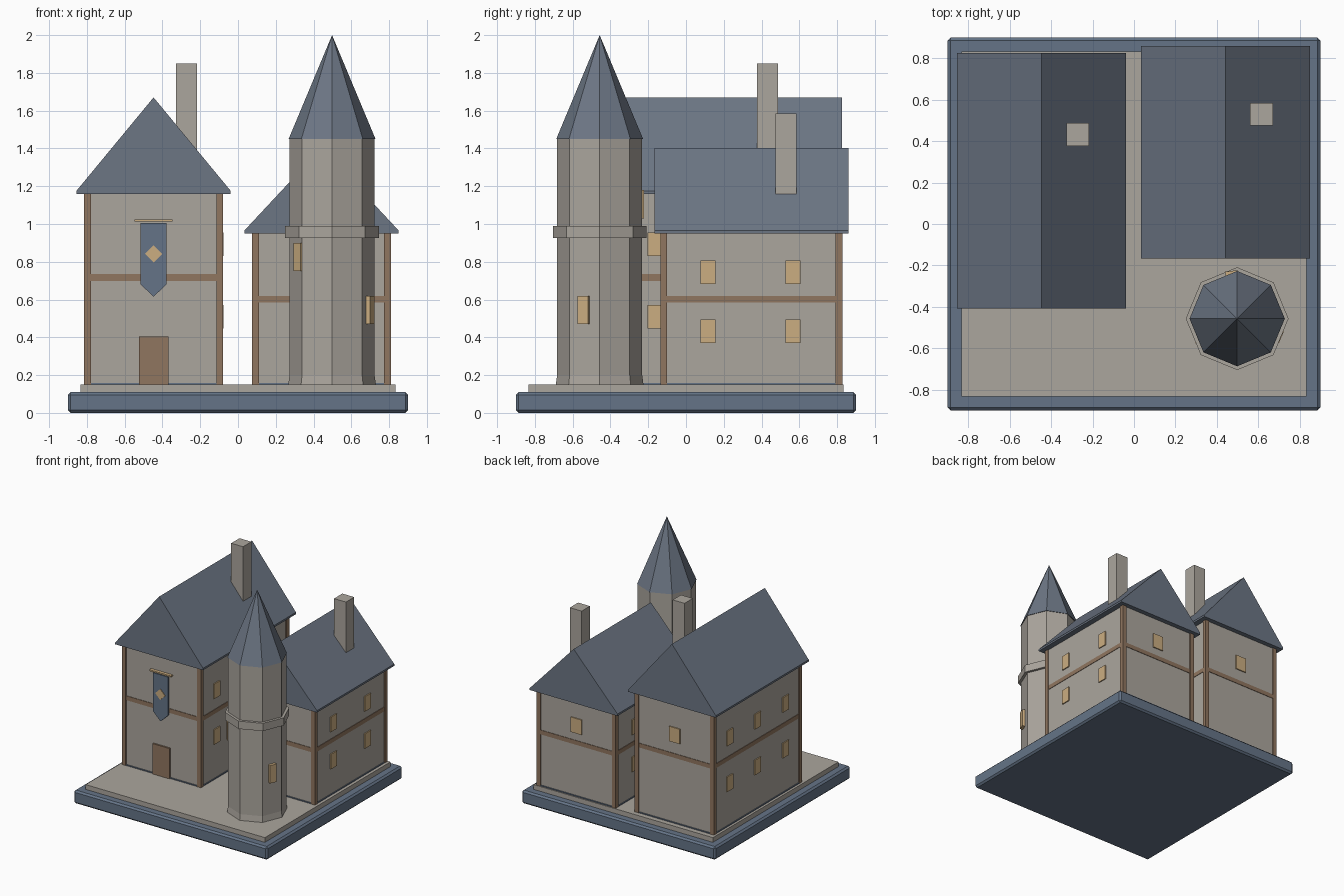
import bpy, bmesh, math
from mathutils import Matrix, Vector

if "Cube" in bpy.data.objects:
    bpy.data.objects.remove(bpy.data.objects["Cube"])


def material(name, rgb):
    m = bpy.data.materials.new(name)
    m.diffuse_color = (*rgb, 1)
    m.use_nodes = True
    m.node_tree.nodes["Principled BSDF"].inputs["Base Color"].default_value = m.diffuse_color
    return m


STONE = material("warm grey stone", (0.41, 0.38, 0.34))
SLATE = material("slate roof", (0.15, 0.18, 0.23))
BLUE = material("blue base", (0.13, 0.175, 0.245))
WOOD = material("brown timber", (0.28, 0.18, 0.115))
GOLD = material("pale gold", (0.60, 0.42, 0.22))


def finish(name, bm, mat):
    bmesh.ops.recalc_face_normals(bm, faces=bm.faces)
    me = bpy.data.meshes.new(name)
    bm.to_mesh(me)
    bm.free()
    me.materials.append(mat)
    ob = bpy.data.objects.new(name, me)
    bpy.context.collection.objects.link(ob)
    return ob


def box(name, lo, hi, mat, bevel=0):
    lo, hi = Vector(lo), Vector(hi)
    bm = bmesh.new()
    bmesh.ops.create_cube(bm, size=1, matrix=Matrix.Translation((lo + hi) / 2)
                          @ Matrix.Diagonal((*(hi - lo), 1)))
    if bevel:
        bmesh.ops.bevel(bm, geom=bm.edges[:], offset=bevel, segments=1, affect='EDGES')
    return finish(name, bm, mat)


def prism(name, profile, y0, y1, mat):
    """Extrude an x/z profile along y."""
    bm = bmesh.new()
    face = bm.faces.new([bm.verts.new((x, y0, z)) for x, z in profile])
    ext = bmesh.ops.extrude_face_region(bm, geom=[face])
    verts = [v for v in ext['geom'] if isinstance(v, bmesh.types.BMVert)]
    bmesh.ops.translate(bm, verts=verts, vec=(0, y1 - y0, 0))
    return finish(name, bm, mat)


def octagon(name, cx, cy, rings, mat):
    """Eight-sided solid through (radius, height) rings; radius 0 makes a tip."""
    bm = bmesh.new()
    loops = []
    for r, z in rings:
        if r == 0:
            loops.append([bm.verts.new((cx, cy, z))] * 8)
        else:
            loops.append([bm.verts.new((cx + r * math.cos(k * math.pi / 4),
                                        cy + r * math.sin(k * math.pi / 4), z))
                          for k in range(8)])
    for a, b in zip(loops, loops[1:]):
        for k in range(8):
            n = (k + 1) % 8
            quad = [a[k], a[n], b[n], b[k]]
            bm.faces.new(list(dict.fromkeys(quad)))
    bm.faces.new(loops[0])
    if rings[-1][0]:
        bm.faces.new(loops[-1])
    return finish(name, bm, mat)


def house(name, cx, y0, y1, eave, ridge, beam, rows, window_ys):
    half, floor, t = 0.36, 0.15, 0.008
    box(name + "_walls", (cx - half, y0, floor), (cx + half, y1, eave + 0.005), STONE)
    box(name + "_plinth", (cx - half - 0.006, y0 - 0.006, floor),
        (cx + half + 0.006, y1 + 0.006, floor + 0.008), BLUE)
    # Timber corner posts and belt beam
    for sx in (-1, 1):
        for y, s in ((y0, 1), (y1, -1)):
            px, py = cx + sx * 0.35, y + s * 0.01
            box(name + "_corner_post", (px - 0.018, py - 0.018, floor),
                (px + 0.018, py + 0.018, eave + 0.003), WOOD)
    box(name + "_belt_beam", (cx - half - t / 2, y0 - t / 2, beam - 0.018),
        (cx + half + t / 2, y1 + t / 2, beam + 0.018), WOOD)
    # Roof with a short upright eave
    w = 0.408
    prism(name + "_roof", [(cx - w, eave), (cx + w, eave), (cx + w, eave + 0.016),
                           (cx, ridge), (cx - w, eave + 0.016)],
          y0 - 0.038, y1 + 0.04, SLATE)
    # Side windows, then the single back window
    for sx in (-1, 1):
        wx = cx + sx * half
        for y in window_ys:
            for z in rows:
                box(name + "_side_window", (wx - 0.009, y - 0.04, z - 0.0625),
                    (wx + 0.009, y + 0.04, z + 0.0625), GOLD)
    z = rows[1]
    box(name + "_back_window", (cx - 0.05, y1 - 0.009, z - 0.0625),
        (cx + 0.05, y1 + 0.009, z + 0.0625), GOLD)


# Base
box("base_slab", (-0.9, -0.9, 0), (0.9, 0.9, 0.11), BLUE, 0.014)
box("courtyard_paving", (-0.833, -0.833, 0.105), (0.833, 0.833, 0.15), STONE)

# Houses and chimneys
house("tall_house", -0.447, -0.37, 0.785, 1.16, 1.67, 0.717,
      (0.508, 0.892), (-0.164, 0.207, 0.578))
house("low_house", 0.442, -0.128, 0.82, 0.95, 1.403, 0.602,
      (0.433, 0.745), (0.117, 0.567))
box("tall_house_chimney", (-0.327, 0.377, 1.3), (-0.217, 0.487, 1.85), STONE)
box("low_house_chimney", (0.56, 0.475, 1.05), (0.67, 0.585, 1.585), STONE)

# Front door and hanging banner
bx, fy = -0.447, -0.37
box("front_door", (bx - 0.078, fy - 0.014, 0.15), (bx + 0.078, fy + 0.01, 0.405), WOOD)
prism("banner_cloth", [(bx - 0.068, 1.005), (bx + 0.068, 1.005), (bx + 0.068, 0.68),
                       (bx, 0.615), (bx - 0.068, 0.68)], fy - 0.02, fy - 0.005, BLUE)
prism("banner_diamond", [(bx - 0.046, 0.842), (bx, 0.796), (bx + 0.046, 0.842),
                         (bx, 0.888)], fy - 0.025, fy - 0.018, GOLD)
box("banner_rod", (bx - 0.1, fy - 0.026, 1.013), (bx + 0.1, fy + 0.005, 1.025), GOLD)

# Octagonal tower
tx, ty = 0.498, -0.457
octagon("tower_shaft", tx, ty, [(0.232, 0.15), (0.225, 0.2), (0.225, 1.455)], STONE)
octagon("tower_band", tx, ty, [(0.248, 0.925), (0.248, 0.99)], STONE)
octagon("tower_spire", tx, ty, [(0.23, 1.45), (0, 2.0)], SLATE)
# Tower windows spiral upward around the shaft
for i in range(3):
    ob = box("tower_window", (0.19, -0.03, -0.075), (0.232, 0.03, 0.075), GOLD)
    ob.location = (tx, ty, 0.545 + 0.28 * i)
    ob.rotation_euler.z = math.radians(-23 - 120 * i)
